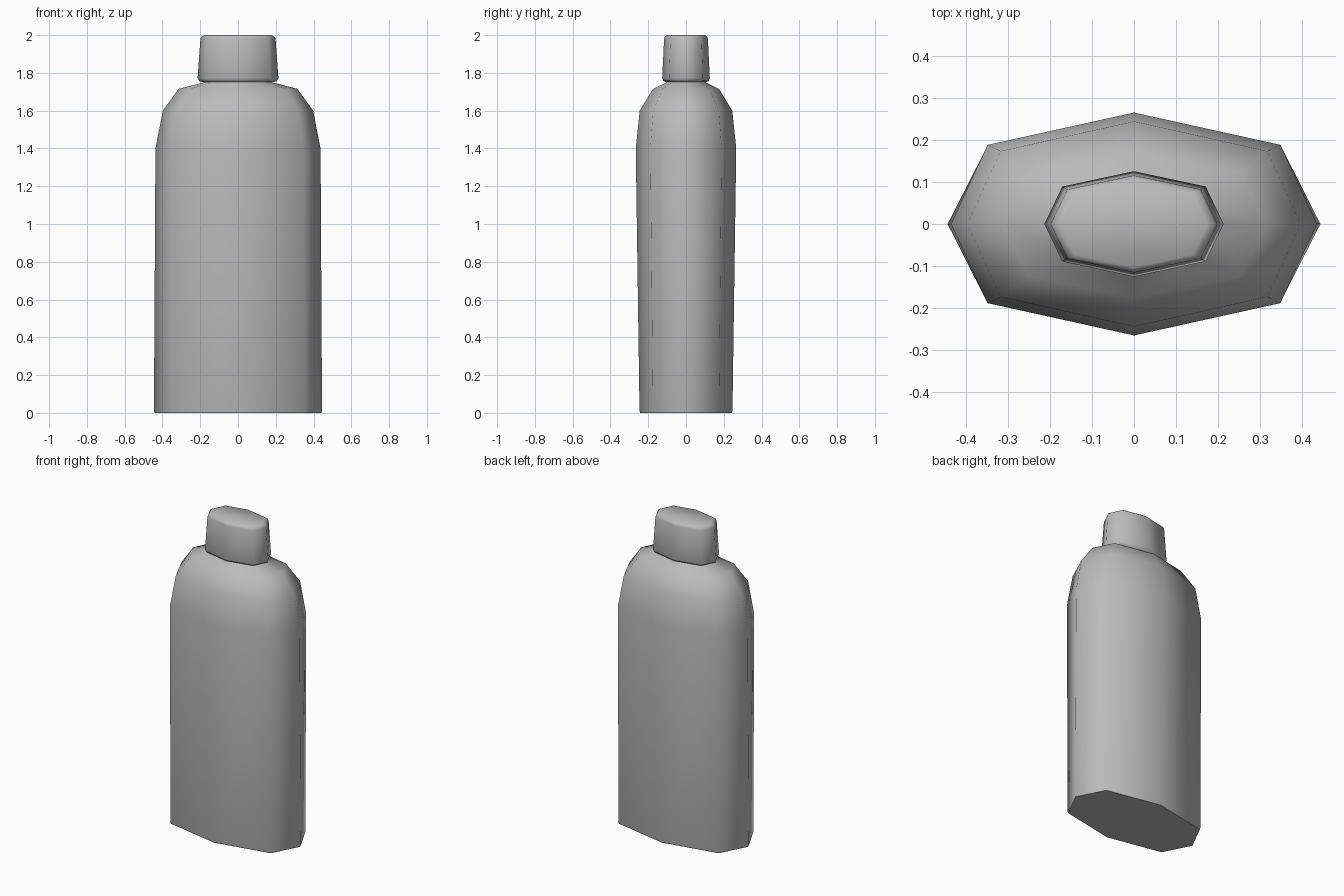
import bpy
import bmesh

cube = bpy.data.objects.get("Cube")
if cube:
    bpy.data.objects.remove(cube, do_unlink=True)

# Plain grey plastic
grey = bpy.data.materials.new("grey_plastic")
grey.use_nodes = True
colour = (0.5, 0.5, 0.5, 1.0)
grey.diffuse_color = colour
bsdf = next(n for n in grey.node_tree.nodes if n.type == "BSDF_PRINCIPLED")
bsdf.inputs["Base Color"].default_value = colour

# Flattened octagon shared by the bottle and the cap
OCTAGON = [(1, 0), (0.8, 0.71), (0, 1), (-0.8, 0.71),
           (-1, 0), (-0.8, -0.71), (0, -1), (0.8, -0.71)]


def loft(name, rings):
    """Closed smooth loft through octagons given as (half width, half depth, z)."""
    bm = bmesh.new()
    loops = [[bm.verts.new((rx * x, ry * y, z)) for x, y in OCTAGON]
             for rx, ry, z in rings]
    count = len(OCTAGON)
    for low, high in zip(loops, loops[1:]):
        for i in range(count):
            j = (i + 1) % count
            bm.faces.new((low[i], low[j], high[j], high[i]))
    bm.faces.new(loops[0][::-1])
    bm.faces.new(loops[-1])
    for face in bm.faces:
        face.smooth = True
    # Underside stays flat
    bm.faces.ensure_lookup_table()
    bm.faces[-2].smooth = False
    for edge in bm.faces[-2].edges:
        edge.smooth = False
    mesh = bpy.data.meshes.new(name)
    bm.to_mesh(mesh)
    bm.free()
    mesh.materials.append(grey)
    obj = bpy.data.objects.new(name, mesh)
    bpy.context.collection.objects.link(obj)
    return obj


# Bottle body with stepped shoulders and a short neck
loft("bottle_body", [
    (0.442, 0.243, 0.0),
    (0.445, 0.246, 0.01),
    (0.437, 0.266, 1.4),
    (0.398, 0.245, 1.6),
    (0.315, 0.175, 1.715),
    (0.18, 0.105, 1.75),
    (0.17, 0.098, 1.77),
])

# Tapered cap with softened rims
loft("cap", [
    (0.19, 0.11, 1.752),
    (0.207, 0.12, 1.757),
    (0.214, 0.126, 1.772),
    (0.199, 0.116, 1.98),
    (0.193, 0.112, 1.992),
    (0.175, 0.103, 2.0),
])
